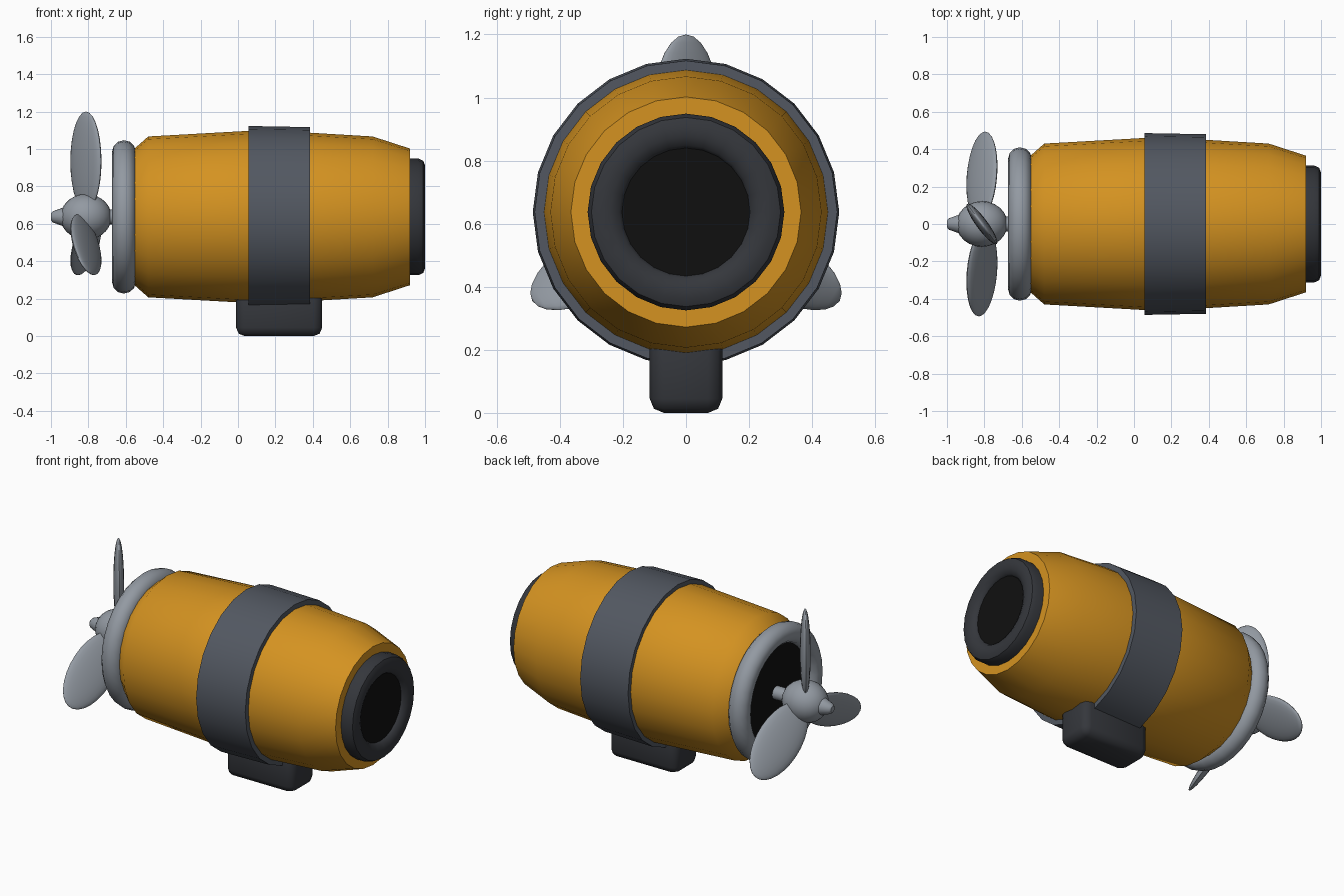
import bpy, bmesh
from math import sin, cos, pi, radians, atan2
from mathutils import Matrix, Vector

if "Cube" in bpy.data.objects:
    bpy.data.objects.remove(bpy.data.objects["Cube"])

AXIS_Z = 0.637


def material(name, rgb):
    m = bpy.data.materials.new(name)
    m.diffuse_color = (*rgb, 1)
    m.use_nodes = True
    m.node_tree.nodes["Principled BSDF"].inputs["Base Color"].default_value = m.diffuse_color
    return m


ORANGE = material("orange_paint", (0.66, 0.29, 0.015))
METAL = material("light_metal", (0.29, 0.32, 0.36))
BAND = material("dark_band", (0.085, 0.097, 0.12))
RUBBER = material("dark_rubber", (0.035, 0.038, 0.045))
BLACK = material("black", (0.005, 0.005, 0.005))


def finish(name, bm, mat, angle=40):
    bmesh.ops.recalc_face_normals(bm, faces=bm.faces)
    me = bpy.data.meshes.new(name)
    bm.to_mesh(me)
    bm.free()
    ob = bpy.data.objects.new(name, me)
    bpy.context.collection.objects.link(ob)
    me.materials.append(mat)
    bpy.ops.object.select_all(action='DESELECT')
    bpy.context.view_layer.objects.active = ob
    ob.select_set(True)
    bpy.ops.object.shade_smooth_by_angle(angle=radians(angle))
    return ob


def lathe(name, profile, mat, n=24, closed=False, angle=40):
    """Revolve (x, radius) points round the long axis; open profiles get end caps."""
    bm = bmesh.new()
    rings = [[bm.verts.new((x, r * sin(2 * pi * i / n), AXIS_Z + r * cos(2 * pi * i / n)))
              for i in range(n)] for x, r in profile]
    pairs = list(zip(rings, rings[1:]))
    if closed:
        pairs.append((rings[-1], rings[0]))
    for a, b in pairs:
        for i in range(n):
            j = (i + 1) % n
            bm.faces.new((a[i], a[j], b[j], b[i]))
    if not closed:
        bm.faces.new(rings[0])
        bm.faces.new(rings[-1])
    return finish(name, bm, mat, angle)


# Barrel-shaped casing
lathe("casing", [(-0.60, 0.34), (-0.55, 0.368), (-0.48, 0.43), (0.055, 0.46), (0.385, 0.45),
                 (0.72, 0.43), (0.92, 0.365)], ORANGE)

# Strap round the middle
lathe("middle_band", [(0.055, 0.44), (0.055, 0.486), (0.385, 0.48), (0.385, 0.44)],
      BAND, closed=True)

# Intake ring and dark opening
lathe("intake_ring", [(-0.61 + 0.063 * cos(a), 0.35 + 0.06 * sin(a))
                      for a in [2 * pi * k / 12 for k in range(12)]], METAL, n=32, closed=True)
lathe("intake_opening", [(-0.615, 0.31), (-0.58, 0.31)], BLACK, n=32)

# Exhaust ring and dark opening
lathe("exhaust_ring", [(0.90, 0.2), (0.90, 0.312), (0.965, 0.312), (0.99, 0.3), (1.0, 0.275),
                       (0.998, 0.24), (0.985, 0.212), (0.965, 0.2)], RUBBER, closed=True)
lathe("exhaust_opening", [(0.92, 0.205), (0.97, 0.205)], BLACK)

# Propeller hub, nose tip and shaft
HUB = Vector((-0.813, 0, AXIS_Z))
bm = bmesh.new()
bmesh.ops.create_uvsphere(bm, u_segments=24, v_segments=14, radius=1,
                          matrix=Matrix.Translation(HUB) @ Matrix.Diagonal((0.137, 0.122, 0.122, 1)))
finish("hub", bm, METAL)
lathe("nose_tip", [(-1.0, 0.018), (-0.99, 0.03), (-0.935, 0.05), (-0.90, 0.06)], METAL, n=16)
lathe("shaft", [(-0.75, 0.04), (-0.60, 0.04)], METAL, n=16)

# Three pitched blades
pitch = atan2(-0.08, 0.112) + pi / 2
for k in range(3):
    bm = bmesh.new()
    mat = (Matrix.Translation(HUB) @ Matrix.Rotation(2 * pi * k / 3, 4, 'X')
           @ Matrix.Translation((0, 0, 0.297)) @ Matrix.Rotation(atan2(-0.108, 0.08), 4, 'Z')
           @ Matrix.Diagonal((0.134, 0.03, 0.266, 1)))
    bmesh.ops.create_uvsphere(bm, u_segments=24, v_segments=14, radius=1, matrix=mat)
    finish(f"blade_{k + 1}", bm, METAL)

# Mounting foot
bm = bmesh.new()
bmesh.ops.create_cube(bm, size=1, matrix=Matrix.Translation((0.22, 0, 0.135))
                      @ Matrix.Diagonal((0.46, 0.23, 0.27, 1)))
bmesh.ops.bevel(bm, geom=bm.edges[:], offset=0.045, segments=2, profile=0.5, affect='EDGES')
finish("mounting_foot", bm, RUBBER, 50)
